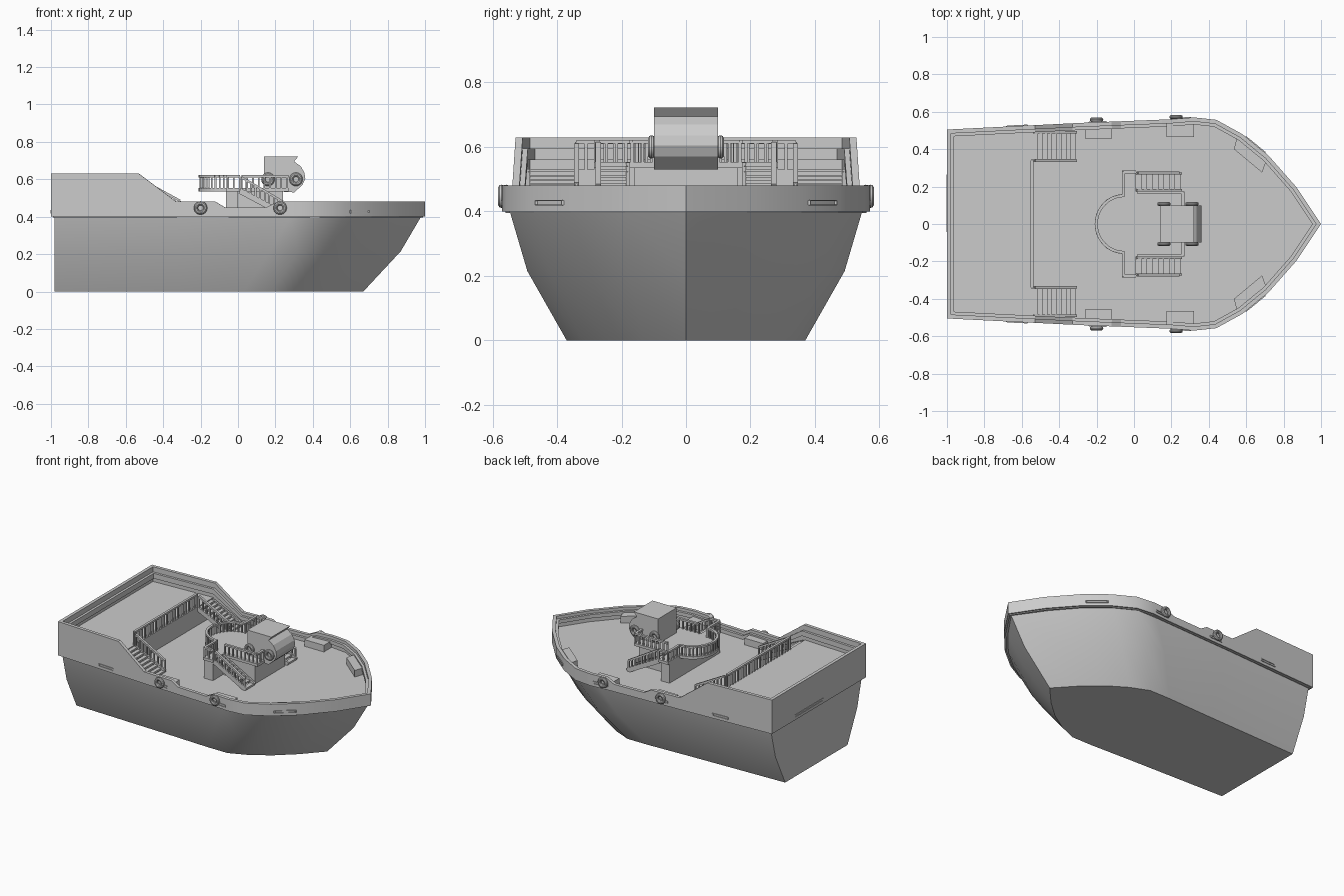
import bpy, bmesh
from math import sin, cos, pi
from mathutils import Vector, Matrix

if "Cube" in bpy.data.objects:
    bpy.data.objects.remove(bpy.data.objects["Cube"])


def finish(bm, name, smooth=None):
    bmesh.ops.recalc_face_normals(bm, faces=bm.faces)
    me = bpy.data.meshes.new(name)
    bm.to_mesh(me)
    bm.free()
    ob = bpy.data.objects.new(name, me)
    bpy.context.collection.objects.link(ob)
    if smooth:
        bpy.ops.object.select_all(action='DESELECT')
        ob.select_set(True)
        bpy.context.view_layer.objects.active = ob
        bpy.ops.object.shade_smooth_by_angle(angle=smooth)
    return ob


def beam(bm, p, q, w, h):
    """Square bar from p to q, w wide sideways and h deep."""
    p, q = Vector(p), Vector(q)
    d = q - p
    x = d.normalized()
    y = Vector((0, 0, 1)).cross(x)
    y = y.normalized() if y.length > 1e-4 else Vector((0, 1, 0))
    z = x.cross(y)
    m = Matrix((x * d.length, y * w, z * h)).transposed().to_4x4()
    m.translation = (p + q) / 2
    bmesh.ops.create_cube(bm, size=1, matrix=m)


def box(bm, x0, x1, y0, y1, z0, z1):
    beam(bm, (x0, (y0 + y1) / 2, (z0 + z1) / 2), (x1, (y0 + y1) / 2, (z0 + z1) / 2), abs(y1 - y0), z1 - z0)


def loft(bm, rings, close=False, caps=True):
    vs = [[bm.verts.new(p) for p in r] for r in rings]
    n = len(vs[0])
    for a, b in zip(vs, vs[1:] + (vs[:1] if close else [])):
        for i in range(n):
            bm.faces.new((a[i], a[(i + 1) % n], b[(i + 1) % n], b[i]))
    if caps and not close:
        bm.faces.new(vs[0])
        bm.faces.new(vs[-1])


def prism(bm, pts, z0, z1):
    loft(bm, [[(x, y, z) for x, y in pts] for z in (z0, z1)])


def railing(bm, pts, height=0.06, gap=0.03):
    """Hand rail with posts; pts is the foot line."""
    up = Vector((0, 0, height))
    for a, b in zip(pts, pts[1:]):
        a, b = Vector(a), Vector(b)
        beam(bm, a + up, b + up, 0.016, 0.012)
        n = max(1, round((b - a).length / gap))
        for i in range(n + 1):
            p = a.lerp(b, i / n)
            beam(bm, p, p + up, 0.009, 0.009)


def stairs(bm, x0, x1, y0, y1, z0, z1, n):
    """Treads falling from (x0, z0) to (x1, z1) with side stringers."""
    dx = (x1 - x0) / n
    for i in range(n):
        z = z0 + (z1 - z0) * (i + 0.5) / n
        box(bm, x0 + i * dx, x0 + (i + 1) * dx, y0, y1, z - 0.012, z)
    for y in (y0, y1):
        beam(bm, (x0, y, z0 - 0.012), (x1, y, z1), 0.012, 0.03)


# Deck outline (half), and helpers on it
SIDE = [(-1, .505), (-.3, .54), (.2, .56), (.32, .57), (.44, .557), (.58, .48), (.72, .365), (.87, .195), (1, 0)]
TOP = [(-1, .63), (-.53, .63), (-.33, .48), (-.12, .48), (-.07, .45), (.15, .45), (.21, .48), (1, .48)]


def lerp_table(tab, x):
    for (a, u), (b, v) in zip(tab, tab[1:]):
        if x <= b:
            return u + (v - u) * (x - a) / (b - a)
    return tab[-1][1]


XS = sorted({p[0] for p in SIDE + TOP})
half = [(x, lerp_table(SIDE, x)) for x in XS]
OUT = half + [(x, -y) for x, y in half[-2::-1]]


def inset(d):
    res, n = [], len(OUT)
    for i in range(n):
        a, b, c = (Vector(OUT[j % n]) for j in (i - 1, i, i + 1))
        n1 = Vector(((b - a).y, -(b - a).x)).normalized()
        n2 = Vector(((c - b).y, -(c - b).x)).normalized()
        res.append(tuple(b + (n1 + n2) * d / (1 + n1.dot(n2))))
    return res


# Hull: three lofted sections
bow = [(0, 1), (.25, .86), (.5, .65), (.75, .36), (1, 0)]
rings = []
for z, w, stern, xs, xt in ((0, .37, .335, .18, .67), (.215, .492, .44, .32, .87), (.402, .547, .487, .43, .98)):
    h = [(-.98, stern), (-.3, stern + (w - stern) * .62), (xs - .15, w)]
    h += [(xs + (xt - xs) * t, w * k) for t, k in bow]
    rings.append([(x, y, z) for x, y in h + [(x, -y) for x, y in h[-2::-1]]])
bm = bmesh.new()
loft(bm, rings)
finish(bm, "hull", 0.6)

# Bulwark with its stepped top edge, plus the inner rubbing strip
topz = [lerp_table(TOP, x) for x, _ in OUT]
bm = bmesh.new()
ins = inset(.022)
loft(bm, [[(*p, .40) for p in OUT], [(*p, z) for p, z in zip(OUT, topz)],
          [(*p, z) for p, z in zip(ins, topz)], [(*p, .40) for p in ins]], close=True)
finish(bm, "bulwark", 0.45)
bm = bmesh.new()
a, b = inset(.02), inset(.038)
lo = [z - .07 if z > .5 else z - .045 for z in topz]
hi = [z - .035 if z > .5 else z - .02 for z in topz]
loft(bm, [[(*p, z) for p, z in zip(r, zz)] for r, zz in ((a, lo), (a, hi), (b, hi), (b, lo))], close=True)
finish(bm, "bulwark_inner_strip")

# Decks
bm = bmesh.new()
prism(bm, inset(.01), .395, .405)
finish(bm, "main_deck")
bm = bmesh.new()
yb = lerp_table(SIDE, -.54) - .01
prism(bm, [(-.99, -.495), (-.54, -yb), (-.54, yb), (-.99, .495)], .40, .53)
finish(bm, "raised_stern_deck")

# Stern deck stairs and railings
bm, br = bmesh.new(), bmesh.new()
railing(br, [(-.545, -.34, .53), (-.545, .34, .53)], .085)
for s in (1, -1):
    stairs(bm, -.54, -.31, s * .34, s * .49, .53, .41, 9)
    railing(br, [(-.53, s * .34, .53), (-.31, s * .34, .41)], .075)
finish(bm, "stern_stairs")
finish(br, "stern_railings")

# Central house and its platform
bm = bmesh.new()
prism(bm, [(-.065, -.27), (0, -.27), (0, -.16), (.24, -.16), (.24, .16), (0, .16), (0, .27), (-.065, .27)], .40, .535)
finish(bm, "deck_house")
N = 20
arc = [(-.055 - .155 * sin(pi * i / N), .16 * cos(pi * i / N)) for i in range(N + 1)]
bm = bmesh.new()
prism(bm, arc + [(-.065, -.165), (-.065, -.285), (.01, -.285), (.01, -.175), (.27, -.175),
                 (.27, .175), (.01, .175), (.01, .285), (-.065, .285), (-.065, .165)], .535, .553)
finish(bm, "house_platform")
bm, br = bmesh.new(), bmesh.new()
railing(br, [(-.052 - .15 * sin(pi * i / N), .152 * cos(pi * i / N), .55) for i in range(N + 1)], .066)
for s in (1, -1):
    railing(br, [(.01, s * .277, .55), (-.057, s * .277, .55), (-.057, s * .155, .55)], .066)
    railing(br, [(.02, s * .168, .55), (.262, s * .168, .55), (.262, s * .1, .55)], .066)
    stairs(bm, .01, .25, s * .18, s * .27, .55, .41, 8)
    railing(br, [(.02, s * .272, .54), (.24, s * .272, .41)], .07)
finish(bm, "house_stairs")
finish(br, "house_railings")

# Wheelhouse cab: side profile pulled across
prof = [(.14, .54), (.14, .722), (.322, .722), (.30, .695), (.335, .67), (.355, .635), (.36, .605), (.345, .57), (.30, .53)]
bm = bmesh.new()
loft(bm, [[(x, y, z) for x, z in prof] for y in (-.1, .1)])
finish(bm, "cab")

# Tyre fenders on the hull sides and cab
for s in (1, -1):
    for x, y, z, name in ((-.2, .558, .447, "hull"), (.225, .572, .447, "hull"), (.16, .107, .60, "cab"), (.31, .107, .60, "cab")):
        bpy.ops.mesh.primitive_torus_add(major_radius=.025, minor_radius=.011, major_segments=24, minor_segments=10,
                                         location=(x, s * y, z), rotation=(pi / 2, 0, 0))
        bpy.context.object.name = name + "_tyre"
        bpy.ops.object.shade_smooth_by_angle()

# Storage lockers along the bulwark, mirrored
bm = bmesh.new()
for s in (1, -1):
    box(bm, -.26, -.12, s * .455, s * .53, .40, .45)
    box(bm, .175, .32, s * .465, s * .545, .40, .45)
    prism(bm, [(.535, s * .40), (.55, s * .465), (.705, s * .33), (.685, s * .275)], .40, .45)
finish(bm, "lockers")


# Drain slots: slim frames around the hull band
def slot(bm, p, q):
    for dz in (-.007, .007):
        beam(bm, (*p, .427 + dz), (*q, .427 + dz), .010, .004)
    for e in (p, q):
        beam(bm, (*e, .42), (*e, .434), .008, .008)


bm = bmesh.new()
for s in (1, -1):
    for x0, x1 in ((-.68, -.57), (-.24, -.15), (.2, .30), (.60, .70)):
        slot(bm, (x0, s * lerp_table(SIDE, x0)), (x1, s * lerp_table(SIDE, x1)))
slot(bm, (-.998, -.04), (-.998, .26))
finish(bm, "drain_slots")
